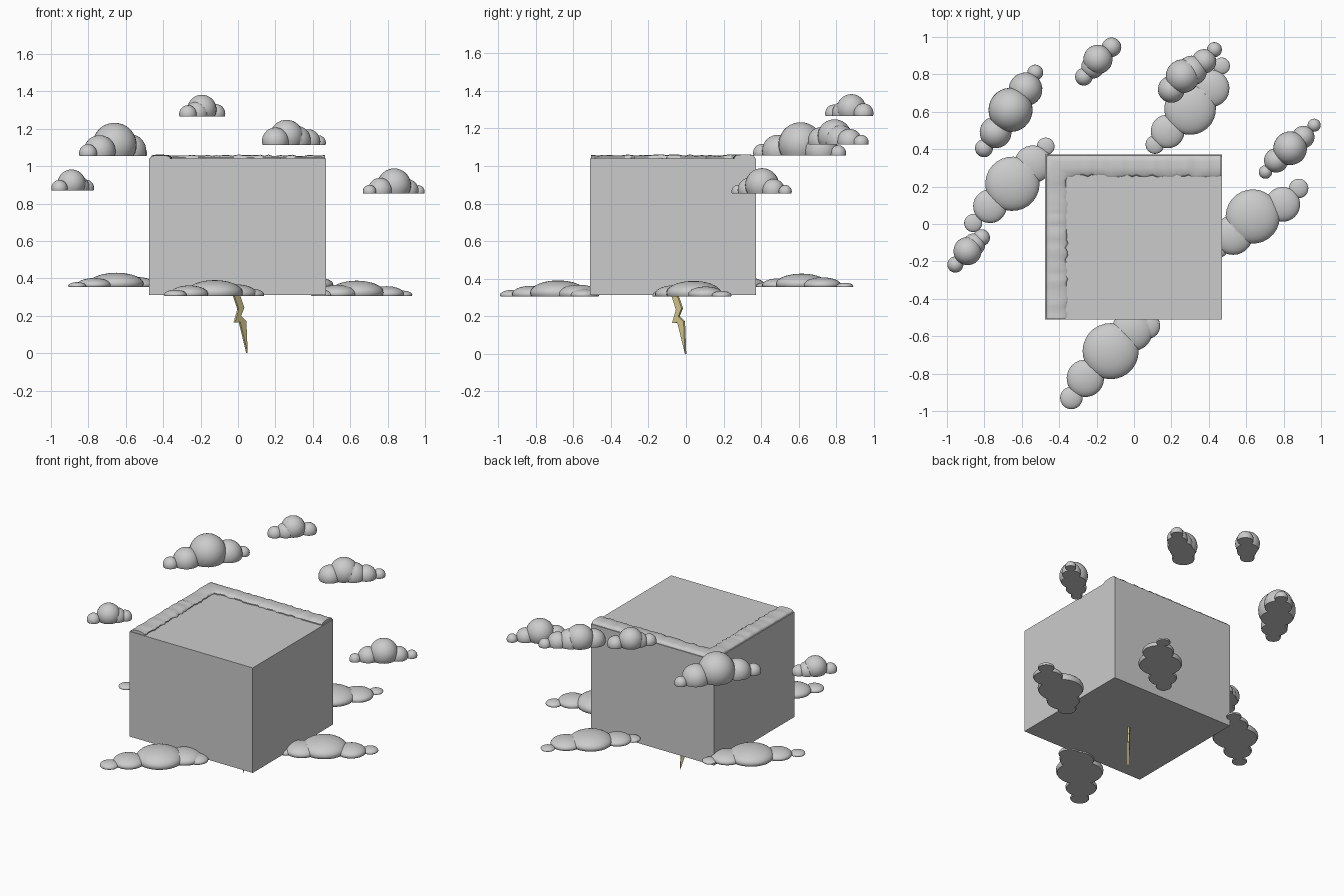
import bpy, bmesh, math, random
from mathutils import Matrix, Vector

if "Cube" in bpy.data.objects:
    bpy.data.objects.remove(bpy.data.objects["Cube"])
random.seed(4)


def add_object(name, bm, smooth=None):
    me = bpy.data.meshes.new(name)
    bm.normal_update()
    bm.to_mesh(me)
    bm.free()
    ob = bpy.data.objects.new(name, me)
    bpy.context.collection.objects.link(ob)
    if smooth:
        bpy.ops.object.select_all(action='DESELECT')
        bpy.context.view_layer.objects.active = ob
        ob.select_set(True)
        bpy.ops.object.shade_smooth_by_angle(angle=math.radians(smooth))
    return ob


def box_mesh(lo, hi):
    bm = bmesh.new()
    lo, hi = Vector(lo), Vector(hi)
    bmesh.ops.create_cube(bm, size=1, matrix=Matrix.Translation((lo + hi) / 2)
                          @ Matrix.Diagonal((*(hi - lo), 1)))
    return bm


# Main block
add_object("block", box_mesh((-0.475, -0.51, 0.312), (0.47, 0.372, 1.04)))


# Clouds: overlapping round lobes, merged and cut flat underneath
def cloud(name, base, squash, lobes):
    bm = bmesh.new()
    biggest = max(r for _, _, r in lobes)
    for x, y, r in lobes:
        lift = 0.5 if r == biggest and squash == 1 else 0.3
        m = (Matrix.Translation((x, y, base + lift * r * squash))
             @ Matrix.Diagonal((r, r, r * squash, 1))
             @ Matrix.Rotation(random.uniform(0, 1), 4, 'Z'))
        bmesh.ops.create_uvsphere(bm, u_segments=28, v_segments=18, radius=1, matrix=m)
    ob = add_object(name, bm)
    cutter = add_object("cloud_cutter", box_mesh((-2, -2, base - 1), (2, 2, base)))
    cutter.hide_render = True
    mod = ob.modifiers.new("flat_base", 'BOOLEAN')
    mod.operation, mod.object = 'DIFFERENCE', cutter
    mod.solver, mod.use_self = 'EXACT', True
    bpy.ops.object.select_all(action='DESELECT')
    bpy.context.view_layer.objects.active = ob
    ob.select_set(True)
    bpy.ops.object.modifier_apply(modifier=mod.name)
    bpy.data.objects.remove(cutter)
    bpy.ops.object.shade_smooth_by_angle(angle=math.radians(40))


# Upper puffy clouds
cloud("high_cloud_left", 1.055, 1, [(-0.66, 0.61, 0.118), (-0.58, 0.72, 0.09),
      (-0.528, 0.81, 0.042), (-0.74, 0.49, 0.085), (-0.802, 0.405, 0.048)])
cloud("high_cloud_back", 1.265, 1, [(-0.193, 0.88, 0.078), (-0.12, 0.945, 0.052),
      (-0.22, 0.84, 0.062), (-0.268, 0.787, 0.047)])
cloud("high_cloud_right", 1.113, 1, [(0.26, 0.79, 0.09), (0.20, 0.72, 0.072),
      (0.31, 0.82, 0.08), (0.375, 0.87, 0.065), (0.43, 0.932, 0.04)])
cloud("side_cloud_right", 0.853, 1, [(0.835, 0.405, 0.09), (0.76, 0.34, 0.065),
      (0.905, 0.465, 0.06), (0.703, 0.278, 0.036), (0.963, 0.528, 0.035)])
cloud("side_cloud_left", 0.87, 1, [(-0.89, -0.145, 0.075), (-0.855, -0.11, 0.06),
      (-0.955, -0.217, 0.043), (-0.815, -0.073, 0.045)])

# Lower flattened clouds
cloud("low_cloud_left", 0.355, 0.4, [(-0.65, 0.215, 0.145), (-0.77, 0.095, 0.09),
      (-0.86, 0.005, 0.048), (-0.54, 0.32, 0.1), (-0.472, 0.415, 0.047)])
cloud("low_cloud_back", 0.355, 0.4, [(0.30, 0.615, 0.138), (0.18, 0.495, 0.09),
      (0.112, 0.425, 0.05), (0.41, 0.725, 0.1), (0.468, 0.845, 0.045)])
cloud("low_cloud_right", 0.305, 0.44, [(0.635, 0.04, 0.145), (0.795, 0.105, 0.093),
      (0.88, 0.19, 0.052), (0.53, -0.06, 0.105), (0.45, -0.12, 0.06)])
cloud("low_cloud_front", 0.305, 0.44, [(-0.125, -0.68, 0.15), (-0.26, -0.825, 0.1),
      (-0.335, -0.93, 0.06), (-0.01, -0.57, 0.11), (0.07, -0.545, 0.07)])

# Uneven snow trim swept along the left and back top edges
bm = bmesh.new()
profile = [(0.003, -0.001), (0.004, 0.006), (0.012, 0.013), (0.035, 0.017),
           (0.07, 0.017), (0.1, 0.014), (0.112, 0.007), (0.112, -0.001)]
path = [(-0.472, -0.505 + 0.76 * i / 36, 1, 0) for i in range(36)]
path += [(-0.472, 0.37, 1, -1)]
path += [(-0.355 + 0.82 * i / 38, 0.37, 0, -1) for i in range(1, 39)]
rings = []
for x, y, dx, dy in path:
    bump, edge = random.uniform(-0.002, 0.005), random.uniform(-0.006, 0.008)
    ring = []
    for k, (w, h) in enumerate(profile):
        w += edge if k > 4 else 0
        h += bump if 1 < k < 6 else 0
        ring.append(bm.verts.new((x + dx * w, y + dy * w, 1.04 + h)))
    rings.append(ring)
n = len(profile)
for a, b in zip(rings, rings[1:]):
    for k in range(n):
        bm.faces.new((a[k], a[(k + 1) % n], b[(k + 1) % n], b[k]))
bm.faces.new(rings[0])
bm.faces.new(rings[-1])
bmesh.ops.recalc_face_normals(bm, faces=bm.faces)
add_object("snow_trim", bm, 50)

# Lightning bolt: flat zigzag plate set on the diagonal
outline = [(-0.04, 0.36), (-0.01, 0.36), (0.03, 0.243), (0.01, 0.197), (0.04, 0.175),
           (0.048, 0.0), (0.012, 0.168), (-0.018, 0.165), (0.0, 0.235)]
outline[3:9] = [(0.013, 0.2), (0.041, 0.172), (0.048, 0.0), (0.008, 0.166),
                (-0.02, 0.165), (0.0, 0.235)]
bm = bmesh.new()
face = bm.faces.new([bm.verts.new((u - 0.004, u - 0.046, z)) for u, z in outline])
ext = bmesh.ops.extrude_face_region(bm, geom=[face])
bmesh.ops.translate(bm, vec=(0.008, -0.008, 0),
                    verts=[v for v in ext["geom"] if isinstance(v, bmesh.types.BMVert)])
bmesh.ops.recalc_face_normals(bm, faces=bm.faces)
bolt = add_object("lightning_bolt", bm)
mat = bpy.data.materials.new("pale_gold")
mat.diffuse_color = (0.75, 0.66, 0.3, 1)
mat.use_nodes = True
mat.node_tree.nodes["Principled BSDF"].inputs["Base Color"].default_value = mat.diffuse_color
bolt.data.materials.append(mat)
